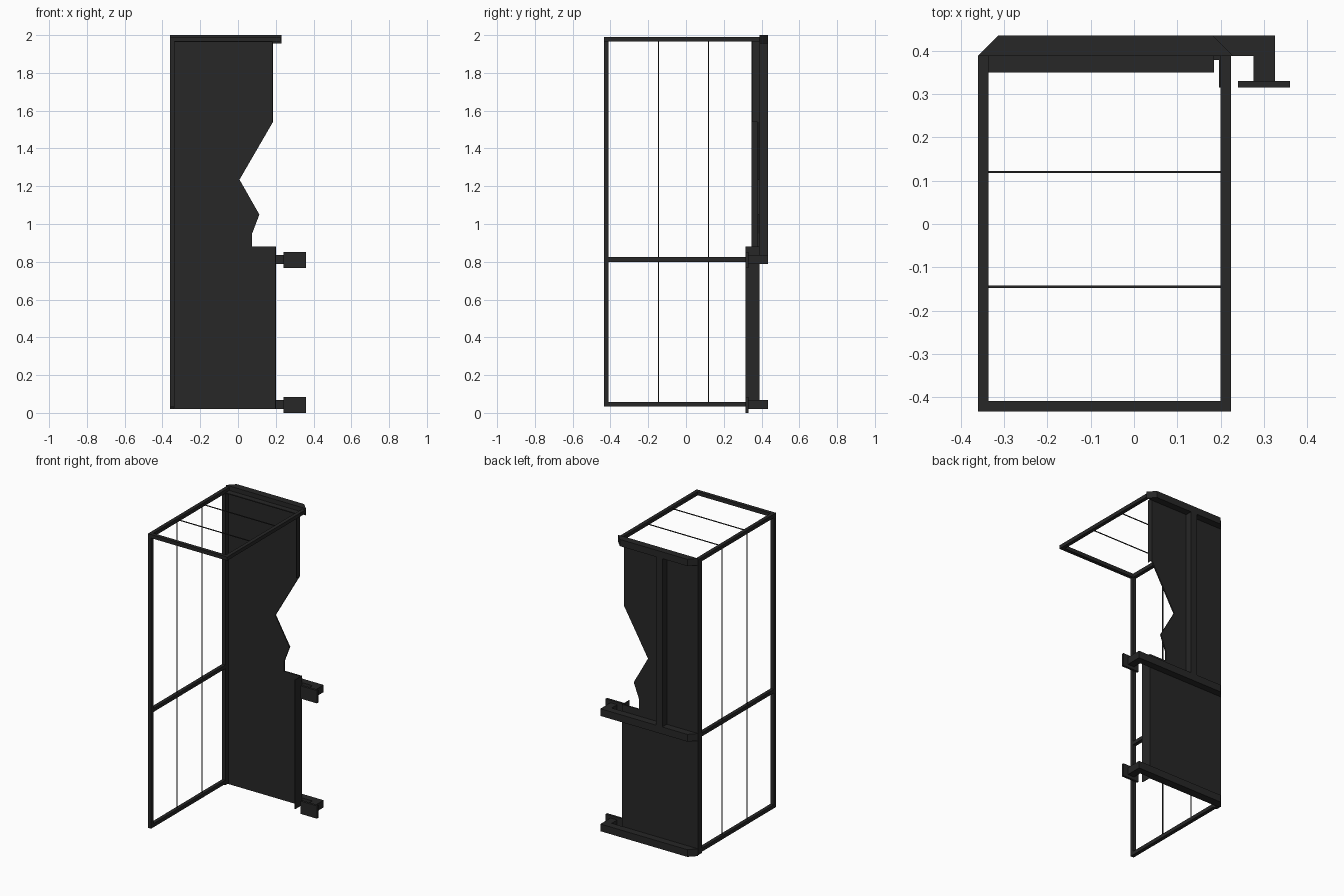
import bpy, bmesh

if "Cube" in bpy.data.objects:
    bpy.data.objects.remove(bpy.data.objects["Cube"])

dark = bpy.data.materials.new("dark_metal")
dark.diffuse_color = (0.02, 0.02, 0.02, 1)
dark.use_nodes = True
dark.node_tree.nodes["Principled BSDF"].inputs["Base Color"].default_value = dark.diffuse_color


def prism(name, pts, axis, a, b):
    """Extrude a 2D outline along y (x,z points) or z (x,y points)."""
    bm = bmesh.new()
    place = (lambda p, t: (p[0], t, p[1])) if axis == 'y' else (lambda p, t: (p[0], p[1], t))
    lo = [bm.verts.new(place(p, a)) for p in pts]
    hi = [bm.verts.new(place(p, b)) for p in pts]
    bm.faces.new(lo)
    bm.faces.new(hi[::-1])
    n = len(pts)
    for i in range(n):
        j = (i + 1) % n
        bm.faces.new((lo[i], hi[i], hi[j], lo[j]))
    bmesh.ops.recalc_face_normals(bm, faces=bm.faces)
    me = bpy.data.meshes.new(name)
    bm.to_mesh(me)
    bm.free()
    me.materials.append(dark)
    ob = bpy.data.objects.new(name, me)
    bpy.context.collection.objects.link(ob)
    return ob


def box(name, x0, x1, y0, y1, z0, z1):
    return prism(name, [(x0, y0), (x1, y0), (x1, y1), (x0, y1)], 'z', z0, z1)


L0, L1, R0, R1 = -0.36, -0.336, 0.20, 0.224
F0, F1, B = -0.433, -0.409, 0.388

# left side frame
box("front_post", L0, L1, F0, F1, 0.033, 1.99)
box("rear_post", L0, L1, 0.347, B, 0.025, 1.99)
for name, z in (("bottom", 0.033), ("middle", 0.80), ("top", 1.966)):
    box(name + "_side_rail", L0, L1, F1, 0.347, z, z + 0.024)

# top frame
box("top_right_rail", R0, R1, F0, B, 1.966, 1.99)
box("top_front_rail", L1, R0, F0, F1, 1.966, 1.99)

# thin wires over side and roof
for i, y in enumerate((-0.145, 0.12)):
    box(f"side_wire_{i}", -0.351, -0.346, y - 0.0025, y + 0.0025, 0.05, 1.978)
    box(f"top_wire_{i}", L1, R0, y - 0.0025, y + 0.0025, 1.975, 1.98)

# back sheets: whole lower panel, upper panel with broken edge
box("lower_panel", -0.345, R0, 0.379, B, 0.02, 0.88)
prism("upper_panel", [(-0.345, 0.88), (0.075, 0.88), (0.075, 0.95), (0.113, 1.05),
                      (0.008, 1.235), (0.185, 1.54), (0.185, 1.97), (-0.345, 1.97)],
      'y', 0.379, B)

# folded sheet flanges
box("lower_panel_flange", R0 - 0.004, R0, 0.315, 0.379, 0.02, 0.88)
box("upper_panel_side_flange", 0.181, 0.185, 0.35, 0.379, 1.54, 1.97)
box("upper_panel_top_flange", L1, 0.185, 0.35, 0.379, 1.964, 1.97)

# rear cross beams with mitred ends
prism("top_beam", [(L0, B), (-0.314, 0.435), (0.182, 0.435), (0.229, B)], 'z', 1.955, 2.0)
for name, z in (("bottom", 0.02), ("middle", 0.787)):
    prism(name + "_beam", [(L0, B), (-0.314, 0.435), (0.325, 0.435), (0.325, 0.33),
                           (0.276, 0.33), (0.276, B)], 'z', z, z + 0.048)
    box(name + "_mount_plate", 0.24, 0.36, 0.315, 0.33, z - 0.02, z + 0.065)

# rear upright between the middle and top beams
box("rear_upright", -0.13, -0.085, B, 0.435, 0.835, 1.955)
